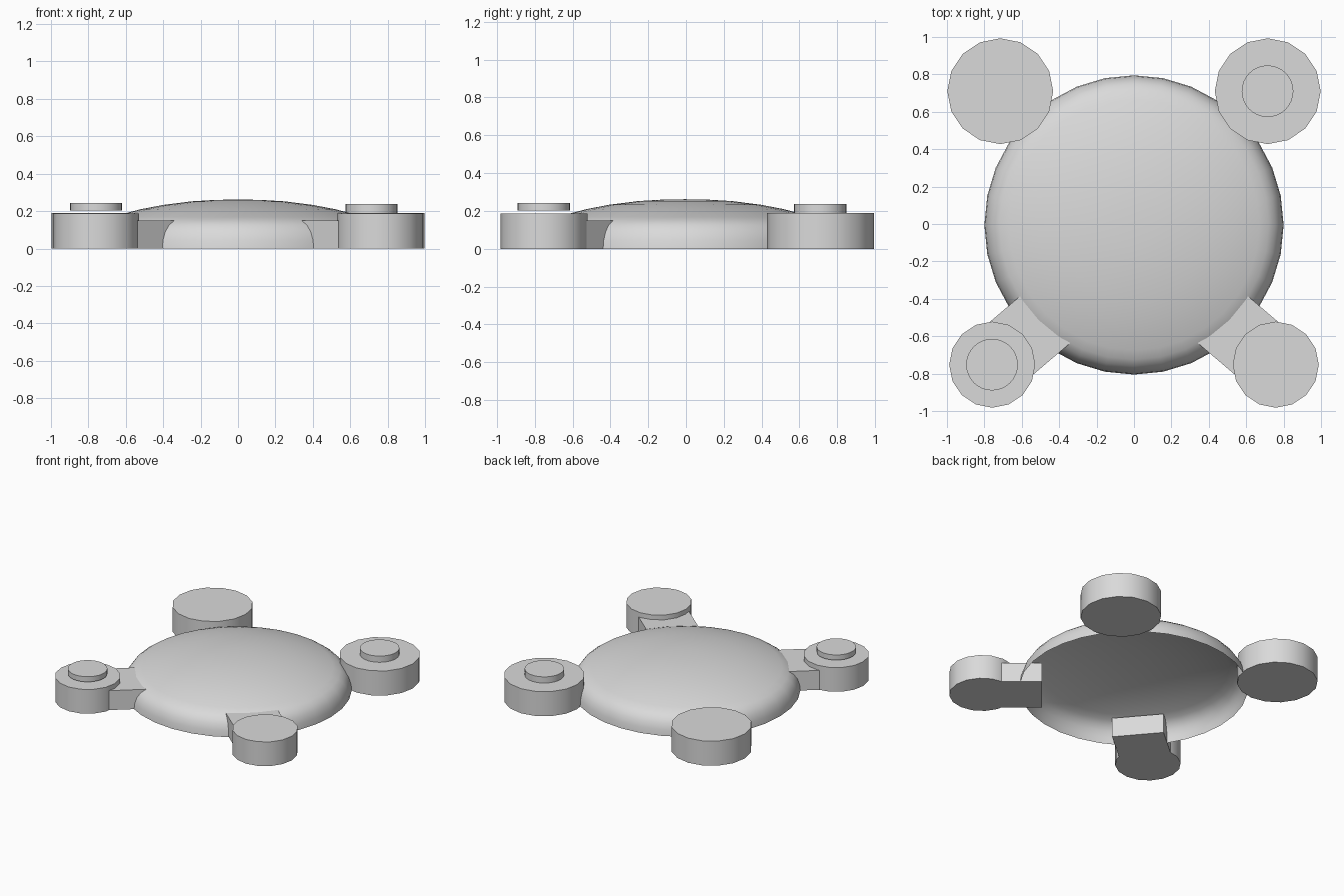
import bpy, bmesh, math
from mathutils import Matrix, Vector

cube = bpy.data.objects.get("Cube")
if cube:
    bpy.data.objects.remove(cube)

grey = bpy.data.materials.new("light_grey")
grey.use_nodes = True
colour = (0.7, 0.7, 0.7, 1)
grey.diffuse_color = colour
grey.node_tree.nodes["Principled BSDF"].inputs["Base Color"].default_value = colour


def finish(name, bm, angle):
    """Turn a bmesh into a smooth-shaded object with sharp edges kept."""
    bmesh.ops.recalc_face_normals(bm, faces=bm.faces)
    mesh = bpy.data.meshes.new(name)
    bm.to_mesh(mesh)
    bm.free()
    mesh.materials.append(grey)
    obj = bpy.data.objects.new(name, mesh)
    bpy.context.collection.objects.link(obj)
    bpy.ops.object.select_all(action='DESELECT')
    obj.select_set(True)
    bpy.context.view_layer.objects.active = obj
    bpy.ops.object.shade_smooth_by_angle(angle=math.radians(angle))
    return obj


def disc(name, x, y, radius, bottom, top, sides):
    bm = bmesh.new()
    place = Matrix.Translation((x, y, (bottom + top) / 2))
    # Start the ring with a corner on the x axis
    turn = Matrix.Rotation(math.pi / 2, 4, 'Z')
    bmesh.ops.create_cone(bm, cap_ends=True, segments=sides, radius1=radius,
                          radius2=radius, depth=top - bottom, matrix=place @ turn)
    finish(name, bm, 30)


# Domed shell, open underneath, spun from its profile
profile = [(0, .262), (.12, .26), (.25, .252), (.4, .233), (.52, .21), (.6, .189),
           (.67, .168), (.72, .15), (.755, .125), (.78, .09), (.795, .045), (.8, 0)]
bm = bmesh.new()
verts = [bm.verts.new((r, 0, z)) for r, z in profile]
edges = [bm.edges.new(pair) for pair in zip(verts, verts[1:])]
bmesh.ops.spin(bm, geom=verts + edges, cent=(0, 0, 0), axis=(0, 0, 1),
               angle=2 * math.pi, steps=32, use_duplicate=False)
bmesh.ops.remove_doubles(bm, verts=bm.verts, dist=0.0005)
bmesh.ops.translate(bm, verts=bm.verts, vec=(0, -.005, 0))
# Normals point outward on the open shell
dome = finish("dome_shell", bm, 60)
if dome.data.polygons[0].normal.z < 0:
    dome.data.flip_normals()

# Corner pods, with an arm behind each front one
for side, label in ((1, "left"), (-1, "right")):
    disc("back_pod_" + label, side * .715, .71, .283, 0, .19, 16)
    disc("front_pod_" + label, side * .758, -.752, .23, 0, .187, 16)

    heading = math.radians(-40.4)
    along = Vector((math.cos(heading), math.sin(heading), 0))
    inner, outer = .645, 1.03
    # The arm line runs through the pod centre
    pod = Vector((.758, -.752, 0))
    middle = pod + along * ((inner + outer) / 2 - pod.dot(along))
    bm = bmesh.new()
    shape = (Matrix.Translation((side * middle.x, middle.y, .075))
             @ Matrix.Rotation(side * heading, 4, 'Z')
             @ Matrix.Diagonal((outer - inner, .365, .15, 1)))
    bmesh.ops.create_cube(bm, size=1, matrix=shape)
    finish("front_arm_" + label, bm, 30)

# Raised buttons on two opposite pods
disc("back_button_left", .714, .71, .138, .18, .238, 32)
disc("front_button_right", -.759, -.752, .138, .203, .243, 32)
